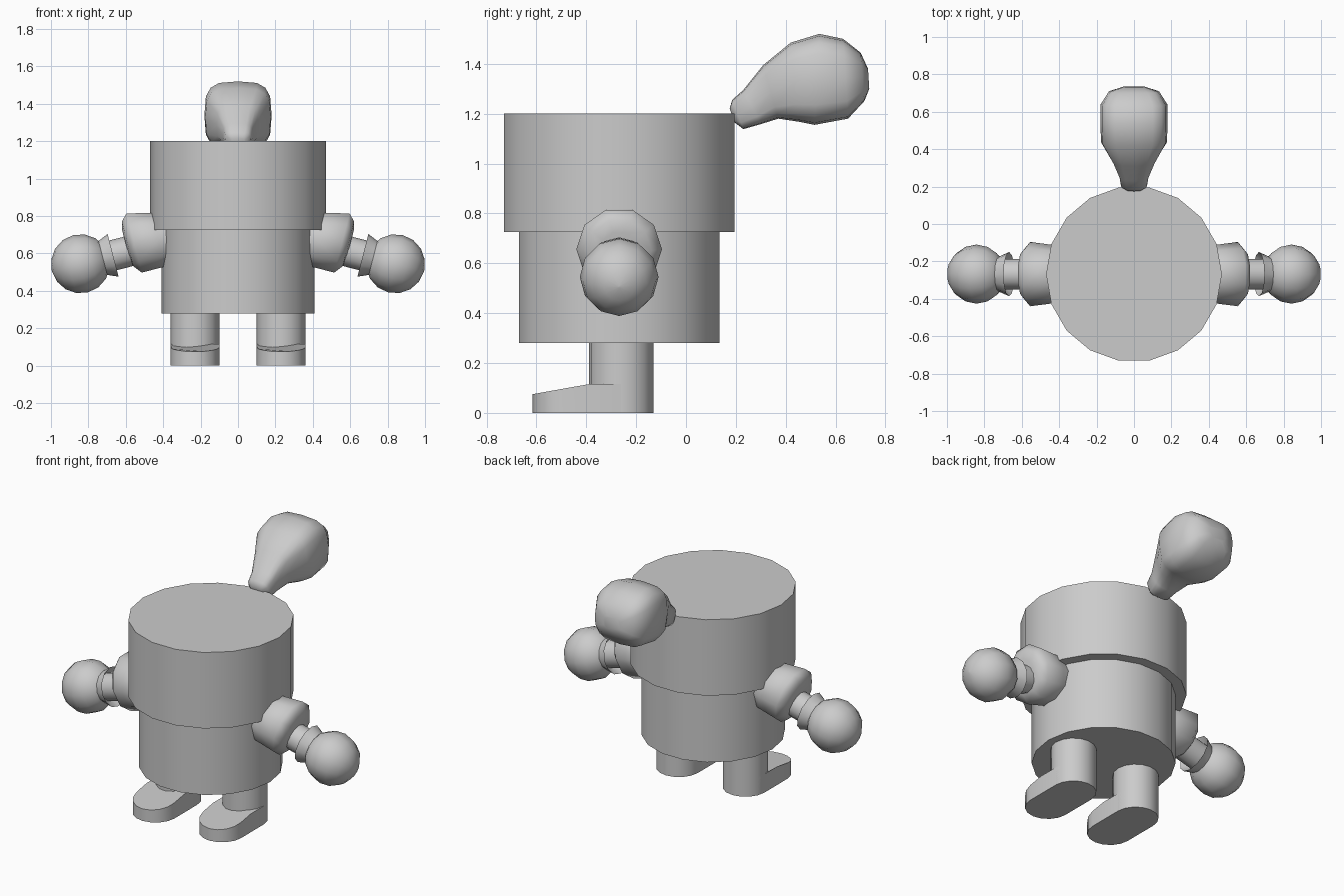
import bpy, bmesh
from math import sin, cos, pi, radians
from mathutils import Vector

if "Cube" in bpy.data.objects:
    bpy.data.objects.remove(bpy.data.objects["Cube"])

CY = -0.268  # y of the body axis


def loft(name, rings, angle=40):
    """Skin a list of point rings, cap both ends, smooth by angle."""
    bm = bmesh.new()
    vs = [[bm.verts.new(p) for p in r] for r in rings]
    n = len(vs[0])
    for a, b in zip(vs, vs[1:]):
        for i in range(n):
            j = (i + 1) % n
            bm.faces.new((a[i], a[j], b[j], b[i]))
    bm.faces.new(vs[0][::-1])
    bm.faces.new(vs[-1])
    bmesh.ops.recalc_face_normals(bm, faces=bm.faces)
    me = bpy.data.meshes.new(name)
    bm.to_mesh(me)
    bm.free()
    ob = bpy.data.objects.new(name, me)
    bpy.context.collection.objects.link(ob)
    bpy.ops.object.select_all(action='DESELECT')
    ob.select_set(True)
    bpy.context.view_layer.objects.active = ob
    bpy.ops.object.shade_smooth_by_angle(angle=radians(angle))
    return ob


def circle(x, y, z, r, n):
    return [(x + r * cos(2 * pi * i / n), y + r * sin(2 * pi * i / n), z) for i in range(n)]


def spun(name, side, origin, profile, n, angle=40):
    """Turn (along, radius, lift) stations about the drooping arm axis."""
    ax, up = Vector((0.968, 0, -0.25)), Vector((0.25, 0, 0.968))
    rings = []
    for t, r, lift in profile:
        ring = []
        for i in range(n):
            a = 2 * pi * i / n
            p = Vector(origin) + ax * t + up * (r * sin(a) + lift) + Vector((0, r * cos(a), 0))
            ring.append((p.x * side, p.y, p.z))
        rings.append(ring)
    return loft(name, rings, angle)


# Head and torso: stacked 18-sided drums
loft("head", [circle(0, CY, z, 0.47, 18) for z in (0.725, 1.2)])
loft("torso", [circle(0, CY, z, 0.408, 18) for z in (0.28, 0.725)])

for side, tag in ((1, "right"), (-1, "left")):
    # Leg
    x = 0.23 * side
    loft("leg_" + tag, [circle(x, -0.26, z, 0.13, 16) for z in (0.0, 0.3)])

    # Foot: rounded-end outline with a sloping top
    outline = [(x + 0.13 * cos(pi * i / 8), -0.26 + 0.13 * sin(pi * i / 8)) for i in range(9)]
    outline += [(x - 0.13, -0.39)]
    outline += [(x + 0.13 * cos(pi * i / 8), -0.485 + 0.13 * sin(pi * i / 8)) for i in range(8, 17)]
    outline += [(x + 0.13, -0.39)]
    top = [(px, py, min(0.115, 0.075 + (py + 0.615) * 0.18)) for px, py in outline]
    loft("foot_" + tag, [[(px, py, 0) for px, py in outline], top])

    # Sleeve with a rounded outer rim
    spun("sleeve_" + tag, side, (0.595, CY, 0.65),
         [(-0.23, 0.14, -0.03), (-0.17, 0.155, -0.02), (-0.04, 0.172, -0.004),
          (-0.005, 0.13, 0), (0.005, 0.08, 0)], 10, 60)

    # Forearm, flared cuff and ball hand
    hand = (0.842, CY, 0.545)
    spun("forearm_" + tag, side, hand, [(-0.3, 0.082, 0), (-0.08, 0.082, 0)], 12)
    spun("cuff_" + tag, side, hand,
         [(-0.13, 0.07, 0), (-0.18, 0.118, 0), (-0.115, 0.09, 0), (-0.08, 0.08, 0)], 12)
    ball = [(-0.158 * cos(pi * k / 8), max(0.004, 0.158 * sin(pi * k / 8)), 0) for k in range(9)]
    spun("hand_" + tag, side, hand, ball, 12, 60)

# Rear plume: boxy rounded sections (top y, top z, bottom y, bottom z, half width)
sections = [(0.175, 1.22, 0.195, 1.165, 0.04), (0.185, 1.255, 0.23, 1.138, 0.07),
            (0.23, 1.295, 0.30, 1.158, 0.08), (0.31, 1.395, 0.37, 1.18, 0.115),
            (0.42, 1.485, 0.45, 1.168, 0.175), (0.535, 1.52, 0.515, 1.155, 0.18),
            (0.63, 1.50, 0.65, 1.18, 0.178), (0.70, 1.445, 0.715, 1.25, 0.135),
            (0.73, 1.38, 0.735, 1.30, 0.06)]
rings = []
for ty, tz, by, bz, w in sections:
    ring = []
    for i in range(16):
        c, s = cos(pi * i / 8), sin(pi * i / 8)
        u = abs(c) ** 0.6 * (1 if c > 0 else -1)
        v = abs(s) ** 0.6 * (1 if s > 0 else -1)
        k = (v + 1) / 2
        ring.append((w * u, by + (ty - by) * k, bz + (tz - bz) * k))
    rings.append(ring)
loft("plume", rings, 70)
